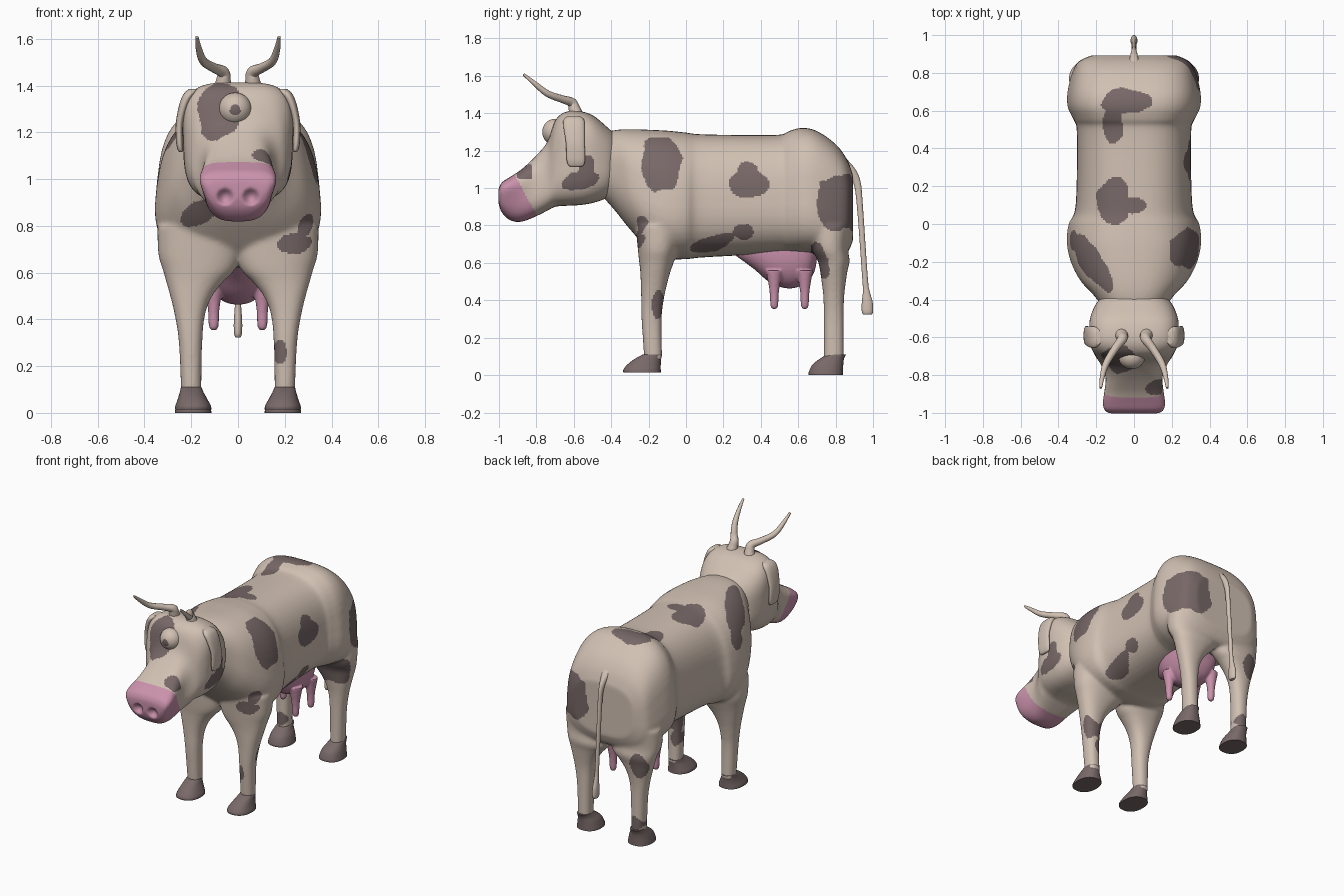
import bpy, bmesh, math
from mathutils import Vector, noise

if "Cube" in bpy.data.objects:
    bpy.data.objects.remove(bpy.data.objects["Cube"])


def material(name, rgb):
    m = bpy.data.materials.new(name)
    m.diffuse_color = (*rgb, 1)
    m.use_nodes = True
    m.node_tree.nodes["Principled BSDF"].inputs["Base Color"].default_value = m.diffuse_color
    return m


CREAM = material("cream hide", (0.64, 0.53, 0.45))
BROWN = material("brown patch", (0.185, 0.138, 0.136))
PINK = material("pink skin", (0.59, 0.285, 0.41))
HOOF = material("hoof brown", (0.19, 0.142, 0.14))


def spline(rows, steps):
    """Catmull-Rom through rows of numbers."""
    out = []
    for i in range(len(rows) - 1):
        p0, p1, p2 = rows[max(i - 1, 0)], rows[i], rows[i + 1]
        p3 = rows[min(i + 2, len(rows) - 1)]
        for k in range(steps):
            t = k / steps
            out.append([0.5 * (2 * b + (c - a) * t + (2 * a - 5 * b + 4 * c - d) * t * t
                               + (3 * b - a - 3 * c + d) * t ** 3)
                        for a, b, c, d in zip(p0, p1, p2, p3)])
    return out + [list(rows[-1])]


def loft(bm, rows, axis, steps=6, seg=48):
    """Rows (t, a, b, ra, rb, power, taper): superellipse rings stacked along y or z."""
    rings = []
    for t, a, b, ra, rb, n, taper in spline(rows, steps):
        ring = []
        for k in range(seg):
            ang = 2 * math.pi * k / seg
            c, s = math.cos(ang), math.sin(ang)
            c = math.copysign(abs(c) ** (2 / n), c)
            s = math.copysign(abs(s) ** (2 / n), s)
            u, v = a + ra * c * (1 + taper * s), b + rb * s
            ring.append(bm.verts.new((u, t, v) if axis == "y" else (u, v, t)))
        rings.append(ring)
    for r0, r1 in zip(rings, rings[1:]):
        for k in range(seg):
            bm.faces.new((r0[k], r0[(k + 1) % seg], r1[(k + 1) % seg], r1[k]))
    bm.faces.new(rings[0][::-1])
    bm.faces.new(rings[-1])


def span(rows):
    """(y, top, bottom, half width, power, taper) to loft rows."""
    return [(y, 0, (t + b) / 2, w, (t - b) / 2, n, k) for y, t, b, w, n, k in rows]


def finish(name, bm, mats, voxel=0, smooth=0):
    bmesh.ops.recalc_face_normals(bm, faces=bm.faces)
    me = bpy.data.meshes.new(name)
    bm.to_mesh(me)
    bm.free()
    ob = bpy.data.objects.new(name, me)
    bpy.context.collection.objects.link(ob)
    if voxel:  # fuse overlapping volumes and soften the joins
        r = ob.modifiers.new("fuse", "REMESH")
        r.mode, r.voxel_size = "VOXEL", voxel
        s = ob.modifiers.new("soften", "SMOOTH")
        s.factor, s.iterations = 0.5, smooth
        dg = bpy.context.evaluated_depsgraph_get()
        me = bpy.data.meshes.new_from_object(ob.evaluated_get(dg))
        ob.modifiers.clear()
        ob.data = me
    me.materials.clear()
    for m in mats:
        me.materials.append(m)
    bpy.ops.object.select_all(action="DESELECT")
    ob.select_set(True)
    bpy.context.view_layer.objects.active = ob
    bpy.ops.object.shade_smooth_by_angle(angle=math.radians(50))
    return ob


def spotted(p, *groups):
    """Groups (distance along a view direction, u, v, spots of (limit, cu, cv, ru, rv, degrees))."""
    wob = 0.25 * noise.noise(p * 9) + 0.08 * noise.noise(p * 22)
    for depth, u, v, spots in groups:
        for limit, cu, cv, ru, rv, deg in spots:
            a = math.radians(deg)
            du, dv = u - cu, v - cv
            e = math.hypot((du * math.cos(a) + dv * math.sin(a)) / ru,
                           (dv * math.cos(a) - du * math.sin(a)) / rv)
            if depth > limit and e < 1 + wob:
                return True
    return False


# Body: torso and four legs fused together
bm = bmesh.new()
loft(bm, span([(-.46, 1.29, .97, .15, 2.5, 0), (-.38, 1.31, .88, .21, 2.6, -.05),
               (-.30, 1.315, .78, .28, 2.6, -.1), (-.20, 1.312, .675, .328, 2.7, -.12),
               (-.10, 1.307, .625, .348, 2.7, -.12), (0, 1.297, .62, .34, 2.6, -.12),
               (.10, 1.287, .63, .306, 2.6, -.08), (.48, 1.284, .65, .300, 2.7, -.07),
               (.55, 1.305, .655, .316, 2.9, -.08), (.62, 1.322, .655, .344, 3.1, -.1),
               (.70, 1.305, .65, .344, 3.2, -.1), (.80, 1.235, .63, .322, 3.2, -.08),
               (.86, 1.155, .65, .292, 3.1, -.05), (.893, 1.07, .72, .225, 2.9, 0)]), "y")
# leg rows: height, centre x, half width, front leg y, half depth; wide on top to form an arch
for z_rows in [[(.08, .2, .043, -.175, .048), (.30, .203, .05, -.184, .054),
                (.42, .206, .065, -.178, .062), (.50, .2, .09, -.17, .072),
                (.56, .185, .122, -.163, .082), (.61, .168, .153, -.157, .094),
                (.68, .165, .176, -.15, .108), (.80, .165, .18, -.145, .125)]]:
    for s in (-1, 1):
        loft(bm, [(z, s * x, y, rx, ry, 2.3, 0) for z, x, rx, y, ry in z_rows], "z")
        loft(bm, [(z, s * x, .79 - .02 * (z > .65), rx, max(.053, ry * .9), 2.3, 0)
                  for z, x, rx, y, ry in z_rows], "z")
body = finish("body", bm, [CREAM, BROWN], .009, 14)
right = [(.19, -.14, 1.13, .12, .15, 0), (.1, .34, 1.02, .11, .07, 0), (.1, .33, 1.08, .05, .06, 0),
         (.03, .15, .705, .12, .042, 18), (.03, .31, .765, .055, .045, 10),
         (.2, .80, .92, .11, .15, 0), (.05, .715, .61, .045, .10, 10), (.05, -.15, .375, .035, .08, 0)]
front = [(.1, .235, .725, .075, .045, 10), (.1, .29, .80, .03, .055, -20),
         (.1, -.17, .855, .08, .05, 35), (.1, .18, .26, .03, .055, 0)]
back = [(.8, .25, .92, .15, .15, 0), (.7, -.24, .56, .055, .085, 0), (.7, -.2, .15, .045, .05, 0)]
top = [(1, -.05, .65, .14, .07, 0), (1, -.11, .53, .055, .10, 0), (1, -.11, .11, .09, .125, 0),
       (1, 0, .10, .08, .045, 0), (1, -.22, -.21, .19, .06, -58)]
for f in body.data.polygons:
    x, y, z = f.center
    f.material_index = int(spotted(f.center, (x, y, z, right), (-y, x, z, front),
                                   (y, x, z, back), (z, x, y, top)))

# Head: skull running forward into a pink muzzle
bm = bmesh.new()
loft(bm, span([(-.37, 1.28, 1.0, .15, 2.6, 0), (-.42, 1.325, .95, .20, 3, 0),
               (-.50, 1.39, .92, .232, 3.4, .03), (-.58, 1.413, .908, .235, 3.7, .03),
               (-.65, 1.405, .905, .228, 3.6, .02), (-.70, 1.36, .90, .203, 3.2, -.05),
               (-.74, 1.25, .88, .172, 3, -.15), (-.80, 1.175, .85, .152, 3, -.05),
               (-.88, 1.10, .82, .15, 3.2, .15), (-.94, 1.06, .828, .15, 3.4, .26),
               (-.985, 1.03, .87, .147, 3.4, .22), (-1.003, .995, .92, .125, 3, .15)]), "y")
head = finish("head", bm, [CREAM, BROWN, PINK], .009, 8)
for v in head.data.vertices:  # nostril dimples
    d = math.hypot(abs(v.co.x) - .055, v.co.z - .925) / .036
    if d < 1 and v.co.y < -.9:
        v.co.y += .032 * (1 - d * d)
cheek = [(.1, -.575, 1.04, .095, .05, 15), (.1, -.53, 1.11, .04, .06, 0)]
brow = [(.6, -.085, 1.29, .095, .115, 0)]
nose = [(1.05, .12, -.865, .055, .038, 20)]
for f in head.data.polygons:
    x, y, z = f.center
    f.material_index = 2 if y < -.915 + (1.07 - z) * .55 else int(
        spotted(f.center, (x, y, z, cheek), (-y, x, z, brow), (z, x, y, nose)))

# Single bulging eye, poles along y, pupil as the front cap
bm = bmesh.new()
bmesh.ops.create_uvsphere(bm, u_segments=40, v_segments=32, radius=.07)
for v in bm.verts:
    v.co = Vector((v.co.x - .012, -.702 - v.co.z * .95, v.co.y + 1.30))
eye = finish("eye", bm, [CREAM, BROWN])
for f in eye.data.polygons:
    c = f.center
    f.material_index = int(c.y < -.72 and math.hypot(c.x + .012, c.z - 1.297) < .023)

# Ears, horns and hooves on both sides
for s, side in ((1, "right"), (-1, "left")):
    bm = bmesh.new()
    loft(bm, [(z, s * x, y, rx, ry, 2.4, 0) for z, x, y, rx, ry in (
        (1.385, .19, -.60, .02, .035), (1.365, .207, -.60, .025, .055),
        (1.32, .23, -.598, .021, .056), (1.24, .25, -.592, .016, .05),
        (1.16, .25, -.589, .015, .05), (1.125, .246, -.588, .012, .043),
        (1.115, .245, -.588, .006, .03))], "z", 5, 32)
    finish(side + "_ear", bm, [CREAM])

    cu = bpy.data.curves.new(side + "_horn", "CURVE")
    cu.dimensions, cu.bevel_depth, cu.bevel_resolution, cu.use_fill_caps = "3D", 1, 4, True
    pts = spline([(.068, -.585, 1.38, .04), (.062, -.597, 1.425, .031), (.064, -.612, 1.458, .026),
                  (.10, -.66, 1.475, .021), (.148, -.74, 1.505, .018),
                  (.168, -.81, 1.56, .013), (.176, -.868, 1.608, .007)], 6)
    sp = cu.splines.new("POLY")
    sp.points.add(len(pts) - 1)
    for q, (x, y, z, r) in zip(sp.points, pts):
        q.co, q.radius = (s * x, y, z, 1), r
    cu.materials.append(CREAM)
    horn = bpy.data.objects.new(side + "_horn", cu)
    bpy.context.collection.objects.link(horn)

    for name, lift, toe, y0 in (("front", .015, .1, -.235), ("hind", 0, .092, .748)):
        bm = bmesh.new()
        loft(bm, [(z, s * x, y0 + dy, rx, ry, 2.3, 0) for z, x, dy, rx, ry in (
            (lift, .192, 0, .078, toe), (lift + .015, .192, 0, .076, toe),
            (.055, .194, .01, .065, toe * .9), (.085, .198, .03, .052, toe * .72),
            (.110, .2, .055, .044, .052))], "z", 5, 40)
        finish(f"{name}_{side}_hoof", bm, [HOOF])

# Udder with four teats
bm = bmesh.new()
loft(bm, [(y, 0, .68, w, h, 2.3, 0) for y, w, h in (
    (.25, .02, .03), (.36, .10, .11), (.45, .135, .185), (.55, .145, .217),
    (.64, .135, .19), (.685, .10, .13), (.70, .04, .06))], "y")
for x in (-.104, .104):
    for y in (.472, .635):
        loft(bm, [(z, x, y, r, r, 2, 0) for z, r in (
            (.56, .045), (.48, .03), (.43, .024), (.38, .022), (.36, .017), (.352, .007))], "z", 4, 24)
finish("udder", bm, [PINK], .007, 5)

# Tail with a tuft at the end
bm = bmesh.new()
loft(bm, [(z, 0, y, rx, ry, 2, 0) for z, y, rx, ry in (
    (1.16, .835, .03, .02), (1.10, .88, .022, .026), (1.03, .914, .014, .02), (.90, .93, .013, .016),
    (.52, .957, .012, .015), (.45, .964, .014, .018), (.39, .969, .018, .029),
    (.34, .97, .017, .03), (.323, .97, .011, .022))], "z", 6, 24)
finish("tail", bm, [CREAM])
